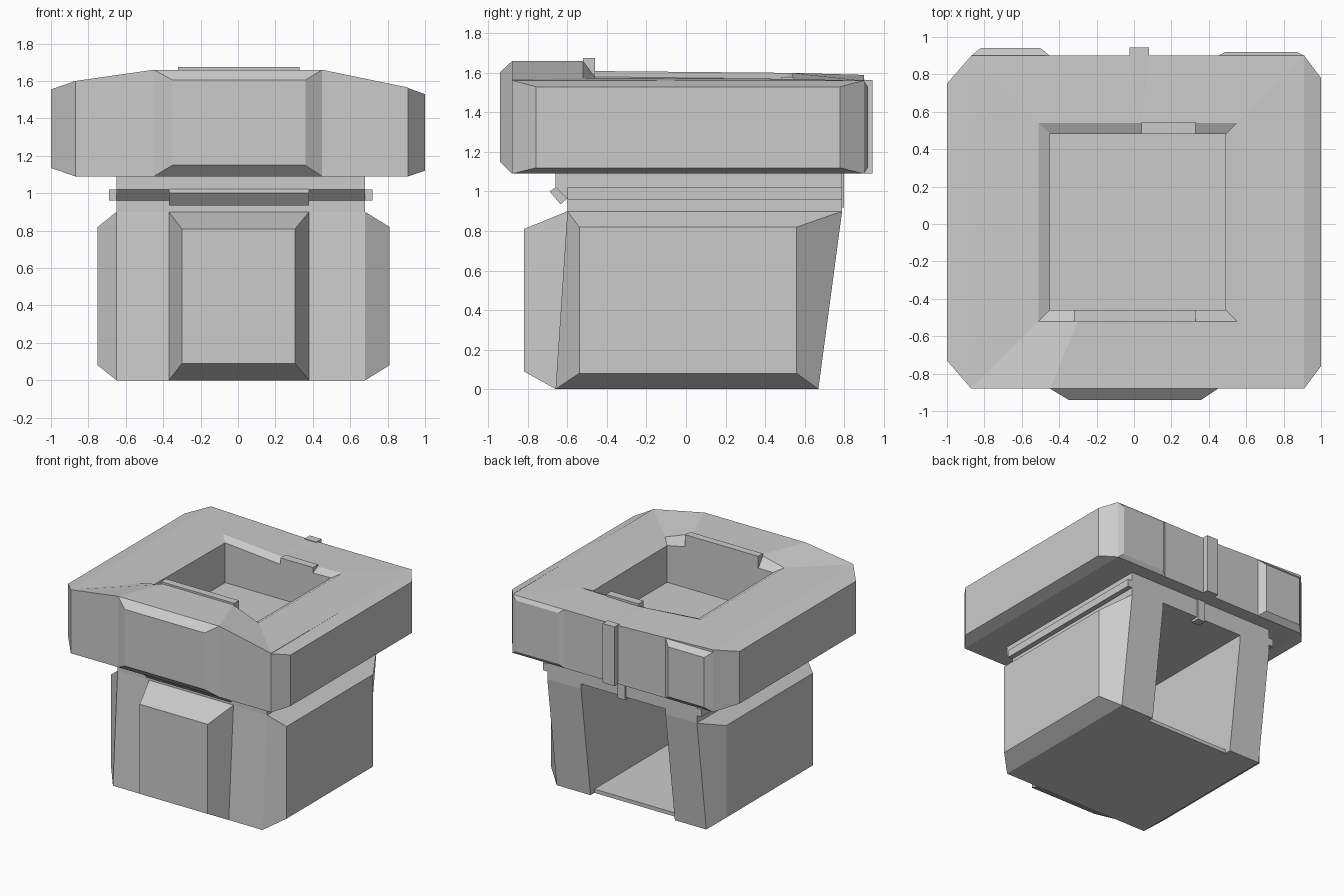
import bpy, bmesh

if "Cube" in bpy.data.objects:
    bpy.data.objects.remove(bpy.data.objects["Cube"])


def make(name, loops):
    """Solid skinned through matching vertex loops, capped at both ends."""
    bm = bmesh.new()
    rings = [[bm.verts.new(p) for p in loop] for loop in loops]
    n = len(rings[0])
    for a, b in zip(rings, rings[1:]):
        for i in range(n):
            j = (i + 1) % n
            bm.faces.new((a[i], a[j], b[j], b[i]))
    bm.faces.new(rings[0][::-1])
    bm.faces.new(rings[-1])
    bmesh.ops.recalc_face_normals(bm, faces=bm.faces)
    me = bpy.data.meshes.new(name)
    bm.to_mesh(me)
    bm.free()
    ob = bpy.data.objects.new(name, me)
    bpy.context.collection.objects.link(ob)
    return ob


def rect(u0, u1, z0, z1):
    return [(u0, z0), (u1, z0), (u1, z1), (u0, z1)]


def box(name, x0, x1, y0, y1, z0, z1):
    r = rect(x0, x1, y0, y1)
    return make(name, [[(x, y, z) for x, y in r] for z in (z0, z1)])


def panel_x(name, xa, base, xb, face):
    return make(name, [[(xa, y, z) for y, z in base], [(xb, y, z) for y, z in face]])


def panel_y(name, ya, base, yb, face):
    return make(name, [[(x, ya, z) for x, z in base], [(x, yb, z) for x, z in face]])


def cut(ob, cutter):
    m = ob.modifiers.new("cut", 'BOOLEAN')
    m.operation = 'DIFFERENCE'
    m.solver = 'EXACT'
    m.object = cutter
    cutter.hide_render = True
    cutter.hide_viewport = True
    cutter.display_type = 'WIRE'


# body: sloped side profile with neck, hollowed by a back doorway
profile = [(-.66, 0), (.67, 0), (.79, .9), (.79, 1.1), (-.66, 1.1),
           (-.66, 1.02), (-.6, .96), (-.6, .9)]
body = make("body", [[(x, y, z) for y, z in profile] for x in (-.65, .68)])
cut(body, box("room_cutter", -.37, .38, -.5, 1, .03, .94))
cut(body, box("sill_cutter", -.37, .38, .62, 1, -.1, .2))

# raised side panels on the body
side = profile[:3] + [(-.6, .9)]
panel_x("right_body_panel", .68, side, .81, rect(-.54, .56, .08, .82))
panel_x("left_body_panel", -.65, side, -.75, rect(-.54, .56, .08, .82))

# raised front panel following the sloped front
make("front_body_panel", [
    [(-.37, -.66, 0), (.38, -.66, 0), (.38, -.6, .9), (-.37, -.6, .9)],
    [(x, -.82, z) for x, z in rect(-.30, .305, .09, .81)]])

# trim bars round the neck
box("right_trim_bar", .66, .72, -.6, .79, .96, 1.02)
box("left_trim_bar", -.69, -.63, -.6, .79, .96, 1.02)
diamond = [(-.69, 1.0), (-.635, .935), (-.6, .965), (-.655, 1.025)]
panel_x("front_trim_bar", -.37, diamond, .38, diamond)
box("door_fin", -.02, .05, .73, .8, .92, 1.1)

# head: uneven top surface with a square pit
edge = [(-.87, -.88, 1.60), (-.45, -.88, 1.66), (.45, -.88, 1.66), (.91, -.88, 1.565),
        (.91, .9, 1.56), (.08, .9, 1.56), (-.03, .9, 1.56), (-.87, .9, 1.59)]
rim = [(-.51, -.52, 1.61), (-.30, -.52, 1.66), (.32, -.52, 1.66), (.55, -.52, 1.575),
       (.55, .54, 1.57), (.04, .54, 1.56), (.02, .54, 1.56), (-.51, .54, 1.60)]
lip = [(x + (.06 if x < -.4 else -.06 if x > .5 else 0),
        y + (.06 if y < 0 else -.06), min(z, 1.61) - .03) for x, y, z in rim]
PIT = 1.25
make("head", [[(x, y, 1.09) for x, y, z in edge], edge, rim, lip,
              [(x, y, PIT) for x, y, z in lip]])

# bevelled panels on the head
panel_x("right_head_panel", .91, rect(-.88, .9, 1.09, 1.562),
        1.0, rect(-.76, .78, 1.12, 1.53))
panel_x("left_head_panel", -.87, [(-.88, 1.09), (.9, 1.09), (.9, 1.59), (-.88, 1.6)],
        -1.0, rect(-.73, .75, 1.135, 1.555))
panel_y("front_head_panel", -.88, rect(-.45, .45, 1.09, 1.66),
        -.94, rect(-.35, .36, 1.15, 1.605))
panel_y("back_left_head_panel", .9, rect(-.87, -.45, 1.09, 1.57),
        .94, rect(-.82, -.50, 1.13, 1.53))
panel_y("back_right_head_panel", .9, rect(.45, .91, 1.09, 1.56),
        .92, rect(.49, .87, 1.12, 1.53))

# back fin and the two tabs on the pit rim
box("back_fin", -.025, .08, .88, .945, 1.09, 1.565)
box("front_rim_tab", -.32, .33, -.52, -.46, 1.4, 1.675)
box("back_rim_tab", .04, .33, .48, .545, 1.45, 1.58)
